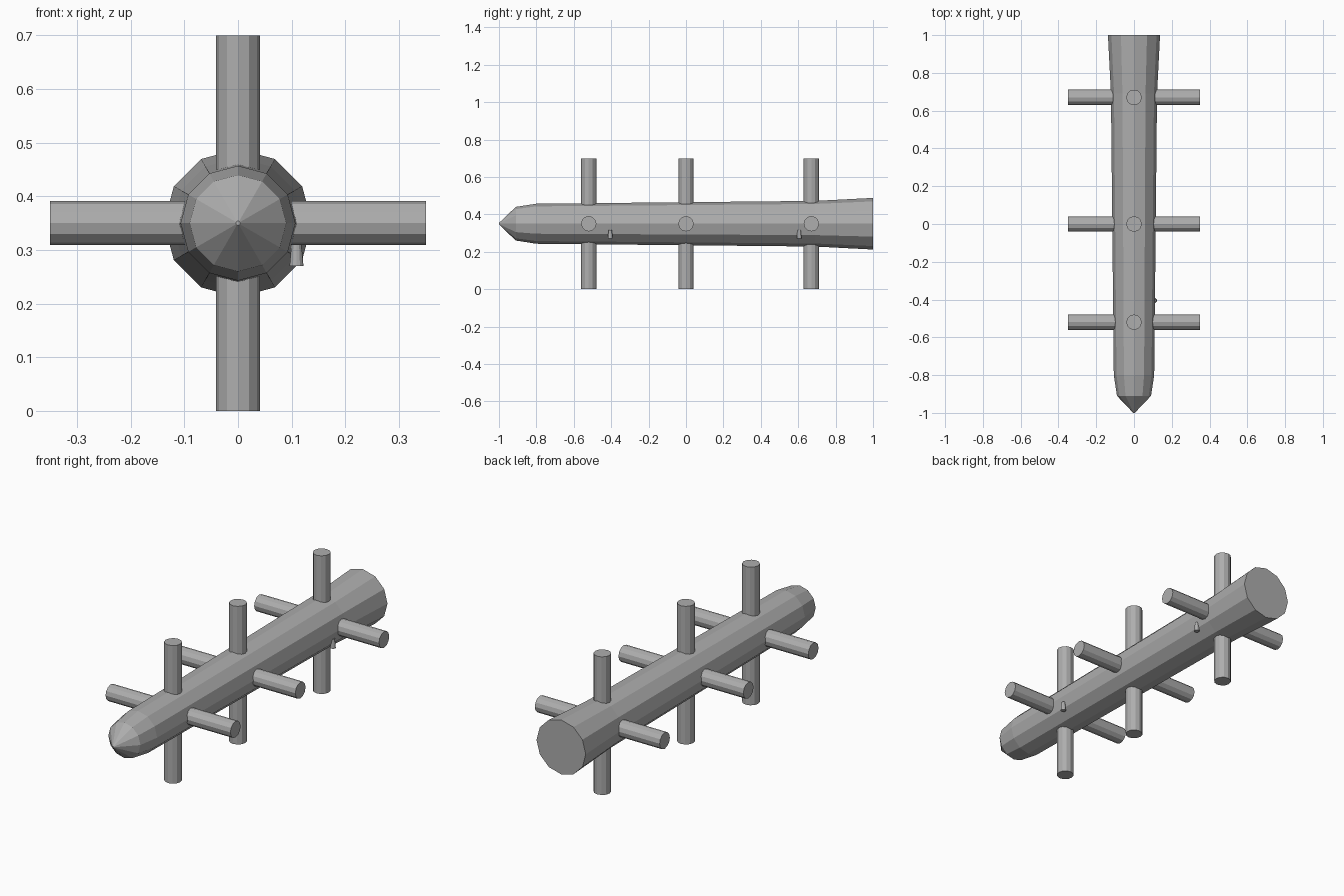
import bpy
import bmesh
from math import pi, sin, cos
from mathutils import Matrix, Vector

cube = bpy.data.objects.get("Cube")
if cube:
    bpy.data.objects.remove(cube, do_unlink=True)

CENTRE_Z = 0.35

grey = bpy.data.materials.new("plain grey")
grey.use_nodes = True
colour = (0.42, 0.42, 0.42, 1)
grey.diffuse_color = colour
grey.node_tree.nodes["Principled BSDF"].inputs["Base Color"].default_value = colour


def finish(name, bm):
    bmesh.ops.recalc_face_normals(bm, faces=bm.faces)
    mesh = bpy.data.meshes.new(name)
    bm.to_mesh(mesh)
    bm.free()
    mesh.materials.append(grey)
    obj = bpy.data.objects.new(name, mesh)
    bpy.context.collection.objects.link(obj)
    return obj


def rod(name, location, r_bottom, r_top, length, sides, rotation=Matrix()):
    bm = bmesh.new()
    bmesh.ops.create_cone(bm, cap_ends=True, segments=sides, radius1=r_bottom,
                          radius2=r_top, depth=length,
                          matrix=Matrix.Translation(location) @ rotation)
    return finish(name, bm)


# Tapered twelve-sided body, rings of (y, radius) from pointed nose to flat tail
profile = [(-1, 0.004), (-0.91, 0.09), (-0.8, 0.107), (0.69, 0.122), (1, 0.138)]
SIDES = 12
bm = bmesh.new()
rings = []
for y, r in profile:
    angles = [2 * pi * i / SIDES for i in range(SIDES)]
    rings.append([bm.verts.new((r * cos(a), y, CENTRE_Z + r * sin(a))) for a in angles])
for a, b in zip(rings, rings[1:]):
    for i in range(SIDES):
        j = (i + 1) % SIDES
        bm.faces.new((a[i], a[j], b[j], b[i]))
bm.faces.new(rings[0])
bm.faces.new(rings[-1])
finish("body", bm)

# Three crosses of round bars through the body
for place, y in (("front", -0.52), ("middle", 0), ("rear", 0.67)):
    spot = Vector((0, y, CENTRE_Z))
    rod(place + "_upright_bar", spot, 0.041, 0.041, 0.7, 12)
    rod(place + "_cross_bar", spot, 0.041, 0.041, 0.7, 12, Matrix.Rotation(pi / 2, 4, "Y"))

# Two small pegs under the left flank
for place, y in (("front", -0.405), ("rear", 0.605)):
    rod(place + "_peg", Vector((0.109, y, 0.293)), 0.013, 0.009, 0.046, 12)
